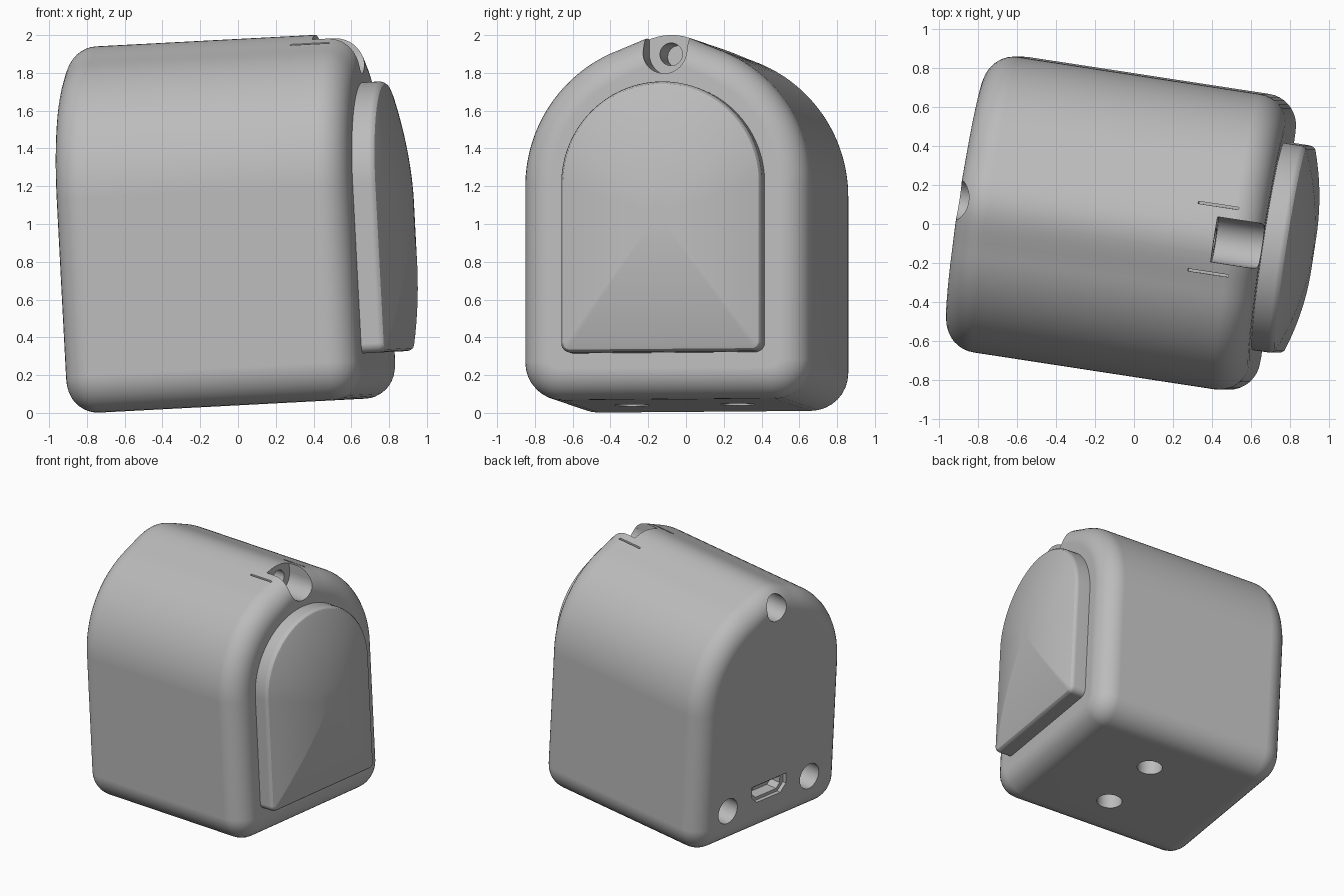
import bpy, bmesh
from math import sin, cos, pi, radians, exp
from mathutils import Matrix, Vector

if "Cube" in bpy.data.objects:
    bpy.data.objects.remove(bpy.data.objects["Cube"], do_unlink=True)

# The whole housing is tilted slightly, so every part shares one rotation
TILT = Matrix.Rotation(radians(-3), 4, 'Y') @ Matrix.Rotation(radians(-8.7), 4, 'Z')
SPRING = 1.175          # height where the arch begins

grey = bpy.data.materials.new("light_grey")
grey.use_nodes = True
colour = (0.5, 0.5, 0.5, 1)
grey.diffuse_color = colour
grey.node_tree.nodes["Principled BSDF"].inputs["Base Color"].default_value = colour


def arch(half, bottom, corner, inset=0.0, ridge=0.0):
    """Arched outline as (y, z) points with rounded lower corners."""
    w, b, r = half - inset, bottom + inset, max(corner - inset, 0.01)
    pts = []
    for i in range(73):
        t = pi * i / 72
        y = w * cos(t)
        lift = ridge * (1 + cos(pi * y / 0.27)) / 2 if abs(y) < 0.27 and 0 < i < 72 else 0
        pts.append((y, SPRING + w * sin(t) + lift))
    for cy, start in ((-w + r, pi), (w - r, 1.5 * pi)):
        for i in range(9):
            t = start + pi / 2 * i / 8
            pts.append((cy + r * cos(t), b + r + r * sin(t)))
    return pts


def finish(obj):
    obj.matrix_world = TILT
    return obj


def loft(name, loops):
    """Skin a list of (x, outline) loops and cap both ends."""
    bm = bmesh.new()
    rings = [[bm.verts.new((x, y, z)) for y, z in pts] for x, pts in loops]
    n = len(rings[0])
    for a, b in zip(rings, rings[1:]):
        for i in range(n):
            j = (i + 1) % n
            bm.faces.new((a[i], a[j], b[j], b[i]))
    bm.faces.new(rings[0])
    bm.faces.new(rings[-1])
    bmesh.ops.recalc_face_normals(bm, faces=bm.faces)
    mesh = bpy.data.meshes.new(name)
    bm.to_mesh(mesh)
    bm.free()
    mesh.materials.append(grey)
    obj = bpy.data.objects.new(name, mesh)
    bpy.context.collection.objects.link(obj)
    return finish(obj)


def cut(target, make):
    """Subtract a temporary solid from the target."""
    bm = bmesh.new()
    make(bm)
    bmesh.ops.recalc_face_normals(bm, faces=bm.faces)
    mesh = bpy.data.meshes.new("cutter")
    bm.to_mesh(mesh)
    bm.free()
    mesh.materials.append(grey)
    cutter = bpy.data.objects.new("cutter", mesh)
    bpy.context.collection.objects.link(cutter)
    cutter.hide_render = True
    finish(cutter)
    bpy.context.view_layer.update()
    mod = target.modifiers.new("cut", 'BOOLEAN')
    mod.operation, mod.solver, mod.object = 'DIFFERENCE', 'EXACT', cutter
    bpy.context.view_layer.objects.active = target
    bpy.ops.object.modifier_apply(modifier="cut")
    bpy.data.objects.remove(cutter, do_unlink=True)


def bore(target, centre, radius, depth, axis='X'):
    turn = Matrix.Rotation(pi / 2, 4, 'Y') if axis == 'X' else Matrix()
    cut(target, lambda bm: bmesh.ops.create_cone(
        bm, cap_ends=True, segments=40, radius1=radius, radius2=radius, depth=depth,
        matrix=Matrix.Translation(centre) @ turn))


def slot(target, centre, size):
    cut(target, lambda bm: bmesh.ops.create_cube(
        bm, size=1, matrix=Matrix.Translation(centre) @ Matrix.Diagonal((*size, 1))))


def port(target, centre, width, height, depth):
    """Connector opening with chamfered lower corners."""
    def make(bm):
        w, h, c = width / 2, height / 2, height * 0.4
        outline = ((-w, h), (w, h), (w, c - h), (w - c, -h), (c - w, -h), (-w, c - h))
        face = bm.faces.new([bm.verts.new(Vector(centre) + Vector((-depth, y, z)))
                             for y, z in outline])
        side = bmesh.ops.extrude_face_region(bm, geom=[face])
        moved = [v for v in side["geom"] if isinstance(v, bmesh.types.BMVert)]
        bmesh.ops.translate(bm, verts=moved, vec=(2 * depth, 0, 0))
    cut(target, make)


def smooth(obj):
    bpy.ops.object.select_all(action='DESELECT')
    obj.select_set(True)
    bpy.context.view_layer.objects.active = obj
    bpy.ops.object.shade_smooth_by_angle(angle=radians(30))
    obj.modifiers.new("weighted_normals", 'WEIGHTED_NORMAL').keep_sharp = True


# Arched body with rounded ends and a soft ridge along the crown
BACK, FRONT, FILLET, STEPS = -0.815, 0.76, 0.16, 9
round_end = []
for i in range(STEPS + 1):
    t = pi / 2 * i / STEPS
    round_end.append((FILLET * (1 - sin(t)), FILLET * (1 - cos(t))))
body_loops = [(BACK + dx, d) for dx, d in reversed(round_end)]
body_loops += [(FRONT - dx, d) for dx, d in round_end]
body = loft("body", [(x, arch(0.767, 0.04, 0.2, d, 0.035)) for x, d in body_loops])

# Open screw recess at the front of the crown, with its screw hole
bore(body, (0.77, 0, 1.877), 0.117, 0.5)
slot(body, (0.77, 0, 1.99), (0.5, 0.234, 0.22))
bore(body, (0.45, 0, 1.874), 0.06, 0.4)

# Thin slits beside the recess
for side in (-1, 1):
    slot(body, (0.515, side * 0.175, 1.93), (0.21, 0.012, 0.12))

# Screw holes in the back and mounting holes underneath
bore(body, (BACK, 0, 1.84), 0.1, 0.7)
for side in (-1, 1):
    bore(body, (BACK, side * 0.43, 0.33), 0.1, 0.7)
    bore(body, (0.04, side * 0.283, 0.04), 0.092, 0.4, 'Z')

# Stepped connector opening in the back
port(body, (BACK, 0, 0.37), 0.36, 0.14, 0.03)
port(body, (BACK, 0, 0.37), 0.29, 0.09, 0.12)
smooth(body)

# Domed front panel
RIM = 0.885
panel_loops = [(x, arch(0.538, 0.28, 0.05, d))
               for x, d in ((0.74, 0), (0.85, 0), (0.866, 0.004), (0.879, 0.014), (RIM, 0.03))]
edge = panel_loops[-1][1]
for i in range(1, 12):
    s = 1 - i / 12
    panel_loops.append((RIM + 0.1 * (1 - s * s),
                        [(y * s, 1.0 + (z - 1.0) * s) for y, z in edge]))
panel = loft("front_panel", panel_loops)
smooth(panel)
